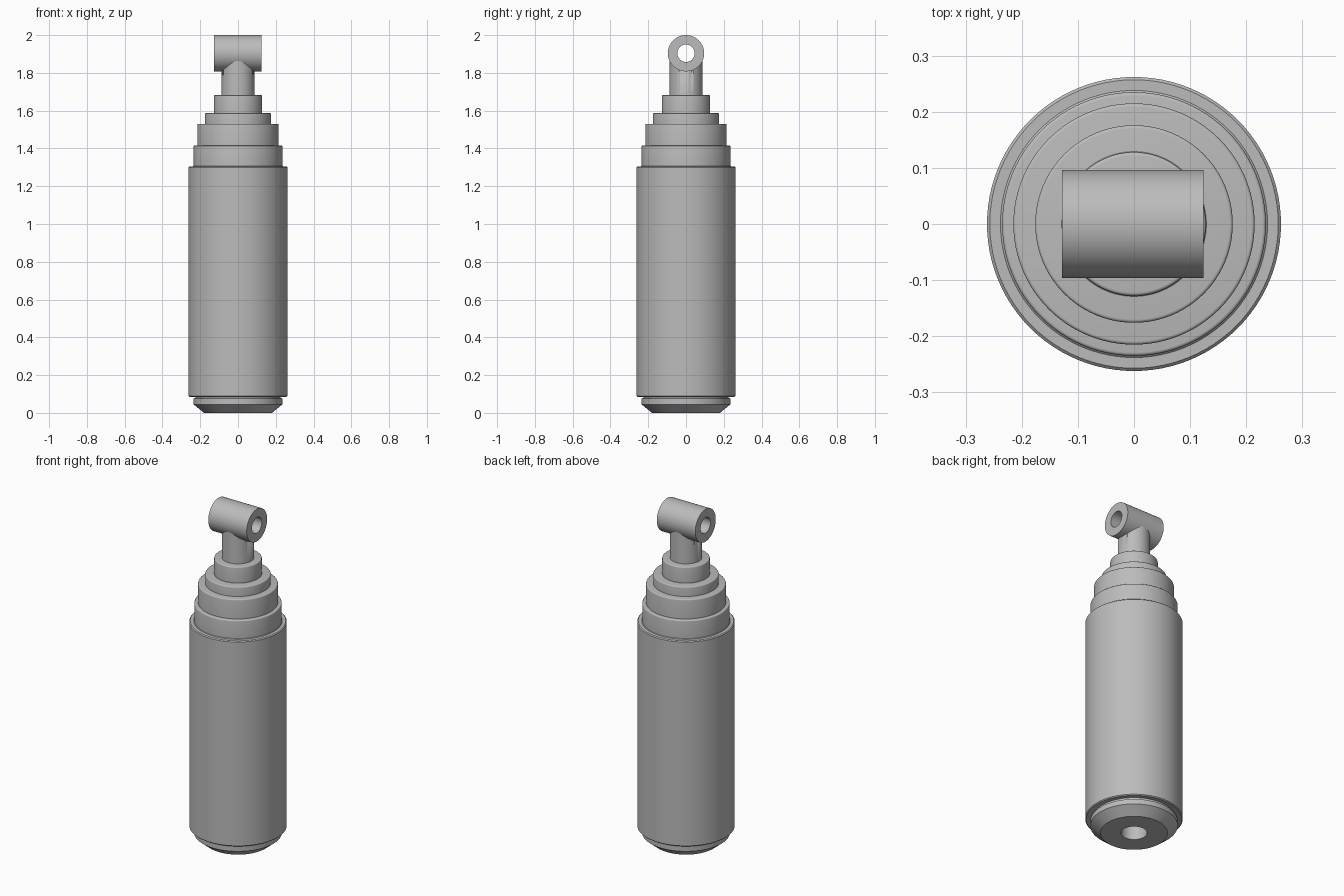
import bpy, bmesh, math
from mathutils import Matrix, Vector

default = bpy.data.objects.get("Cube")
if default:
    bpy.data.objects.remove(default, do_unlink=True)

steel = bpy.data.materials.new("grey_steel")
steel.use_nodes = True
grey = (0.5, 0.5, 0.5, 1)
steel.diffuse_color = grey
steel.node_tree.nodes["Principled BSDF"].inputs["Base Color"].default_value = grey


def lathe(name, profile, closed=False, matrix=Matrix(), steps=96):
    """Revolve a (radius, height) profile about z."""
    bm = bmesh.new()
    verts = [bm.verts.new((r, 0, z)) for r, z in profile]
    pairs = list(zip(verts, verts[1:]))
    if closed:
        pairs.append((verts[-1], verts[0]))
    edges = [bm.edges.new(p) for p in pairs]
    bmesh.ops.spin(bm, geom=verts + edges, cent=(0, 0, 0), axis=(0, 0, 1),
                   angle=math.tau, steps=steps)
    bmesh.ops.remove_doubles(bm, verts=bm.verts, dist=0.0001)
    bmesh.ops.recalc_face_normals(bm, faces=bm.faces)
    bm.transform(matrix)
    mesh = bpy.data.meshes.new(name)
    bm.to_mesh(mesh)
    bm.free()
    obj = bpy.data.objects.new(name, mesh)
    bpy.context.collection.objects.link(obj)
    mesh.materials.append(steel)
    bpy.ops.object.select_all(action="DESELECT")
    obj.select_set(True)
    bpy.context.view_layer.objects.active = obj
    bpy.ops.object.shade_smooth_by_angle(angle=math.radians(30))
    return obj


def collar(name, radius, bottom, top, bevel, foot=0.0):
    """Stepped ring with a rounded upper edge and optional sloping foot."""
    points = [(0, bottom)]
    if foot:
        points.append((radius + foot, bottom))
    points.append((radius, bottom + foot))
    for i in range(5):
        a = i / 4 * math.pi / 2
        points.append((radius - bevel + bevel * math.cos(a),
                       top - bevel + bevel * math.sin(a)))
    points.append((0, top))
    return lathe(name, points)


# Main cylinder with the end cap and blind hole in its base
lathe("cylinder_body", [(0, 0.09), (0.225, 0.09), (0.257, 0.085), (0.262, 0.09),
                        (0.262, 1.3), (0.257, 1.305), (0, 1.305)])
lathe("end_cap", [(0, 0.3), (0.07, 0.3), (0.07, 0), (0.18, 0), (0.235, 0.045),
                  (0.235, 0.075), (0.225, 0.08), (0.225, 0.1), (0, 0.1)][1:-1],
      closed=False)
lathe("base_hole_floor", [(0, 0.3), (0.07, 0.3)])

# Stepped collars
collar("lower_collar", 0.235, 1.3, 1.415, 0.006, 0.008)
collar("middle_collar", 0.215, 1.41, 1.53, 0.006)
collar("upper_collar", 0.176, 1.525, 1.587, 0.006)
collar("rod_seal", 0.128, 1.58, 1.682, 0.006, 0.008)

# Mounting eye, bored along x, with the rod trimmed to its bore
lying = Matrix.Translation(Vector((-0.002, 0, 1.904))) @ Matrix.Rotation(math.pi / 2, 4, "Y")
lathe("mounting_eye", [(0.046, -0.126), (0.096, -0.126), (0.096, 0.126),
                       (0.046, 0.126)], closed=True, matrix=lying)
bore = lathe("bore_cutter", [(0, -0.2), (0.0465, -0.2), (0.0465, 0.2), (0, 0.2)], matrix=lying)
bore.hide_render = True
bore.hide_set(True)
rod = lathe("piston_rod", [(0, 1.67), (0.087, 1.67), (0.087, 1.88), (0, 1.88)])
cut = rod.modifiers.new("bore", "BOOLEAN")
cut.operation = "DIFFERENCE"
cut.solver = "EXACT"
cut.object = bore

# The body needs an opening where the base hole passes into it
opening = lathe("base_hole_cutter", [(0, -0.1), (0.0705, -0.1), (0.0705, 0.3005), (0, 0.3005)])
opening.hide_render = True
opening.hide_set(True)
cut = bpy.data.objects["cylinder_body"].modifiers.new("base hole", "BOOLEAN")
cut.operation = "DIFFERENCE"
cut.solver = "EXACT"
cut.object = opening
